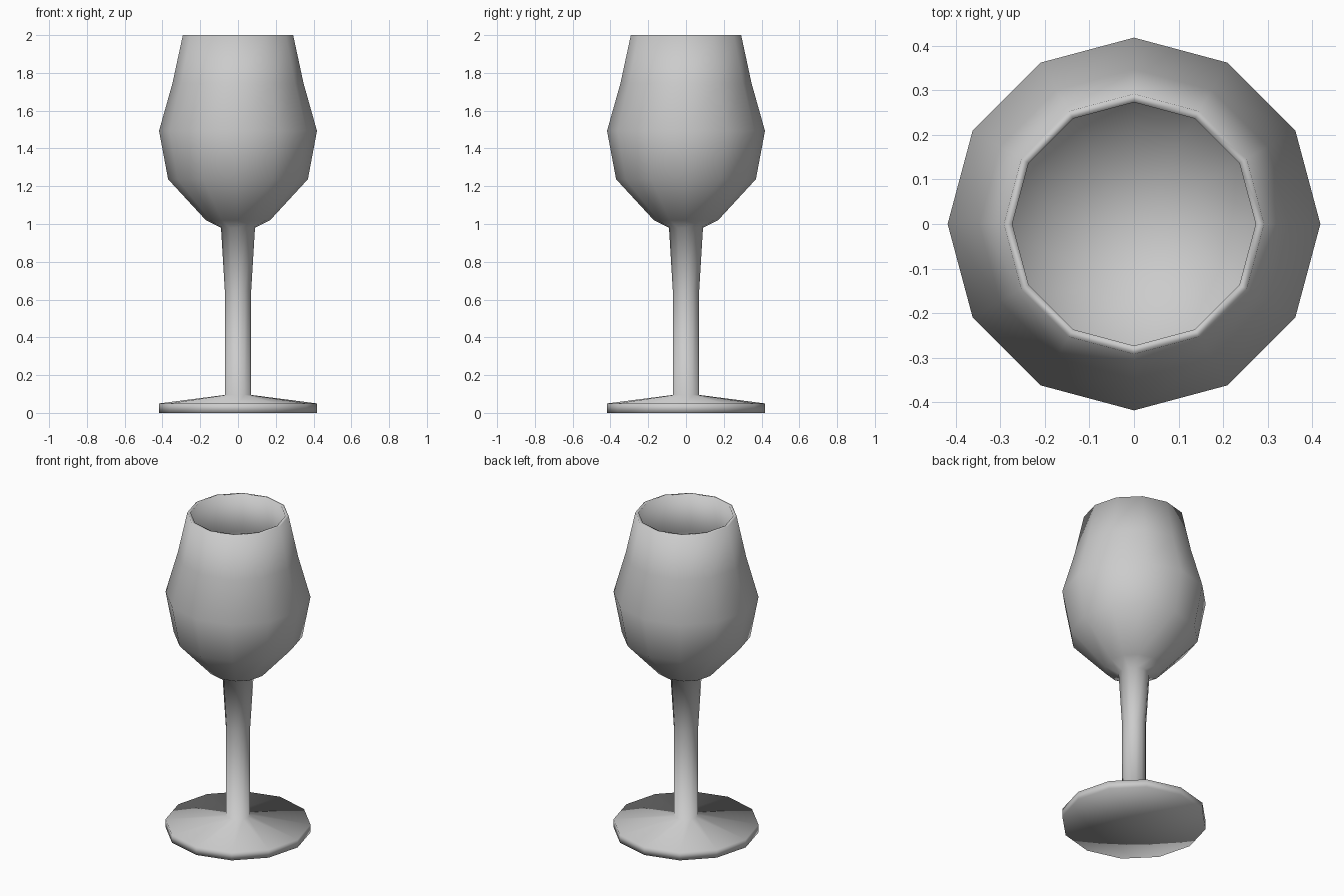
import bpy, bmesh
from math import cos, sin, pi

if "Cube" in bpy.data.objects:
    bpy.data.objects.remove(bpy.data.objects["Cube"])

SIDES = 12


def lathe(name, profile):
    """Revolve (radius, z) points around z; radius 0 becomes a pole."""
    bm = bmesh.new()
    rings = []
    for r, z in profile:
        if r == 0:
            rings.append([bm.verts.new((0, 0, z))] * SIDES)
        else:
            rings.append([bm.verts.new((r * cos(2 * pi * i / SIDES),
                                        r * sin(2 * pi * i / SIDES), z))
                          for i in range(SIDES)])
    for a, b in zip(rings, rings[1:]):
        for i in range(SIDES):
            j = (i + 1) % SIDES
            bm.faces.new(dict.fromkeys((a[i], a[j], b[j], b[i])))
    bmesh.ops.recalc_face_normals(bm, faces=bm.faces)
    for f in bm.faces:
        f.smooth = True
    mesh = bpy.data.meshes.new(name)
    bm.to_mesh(mesh)
    bm.free()
    obj = bpy.data.objects.new(name, mesh)
    bpy.context.collection.objects.link(obj)
    return obj


# foot and stem, outer bowl, then rim and inner bowl: one continuous skin
foot_stem = [(0, 0), (0.418, 0), (0.418, 0.05), (0.07, 0.095),
             (0.07, 0.65), (0.09, 0.98)]
bowl_outer = [(0.17, 1.02), (0.37, 1.237), (0.418, 1.493),
              (0.347, 1.745), (0.292, 2.0)]
bowl_inner = [(0.273, 2.0), (0.328, 1.742), (0.398, 1.493),
              (0.352, 1.246), (0.162, 1.04), (0, 1.02)]
lathe("wine_glass", foot_stem + bowl_outer + bowl_inner)
